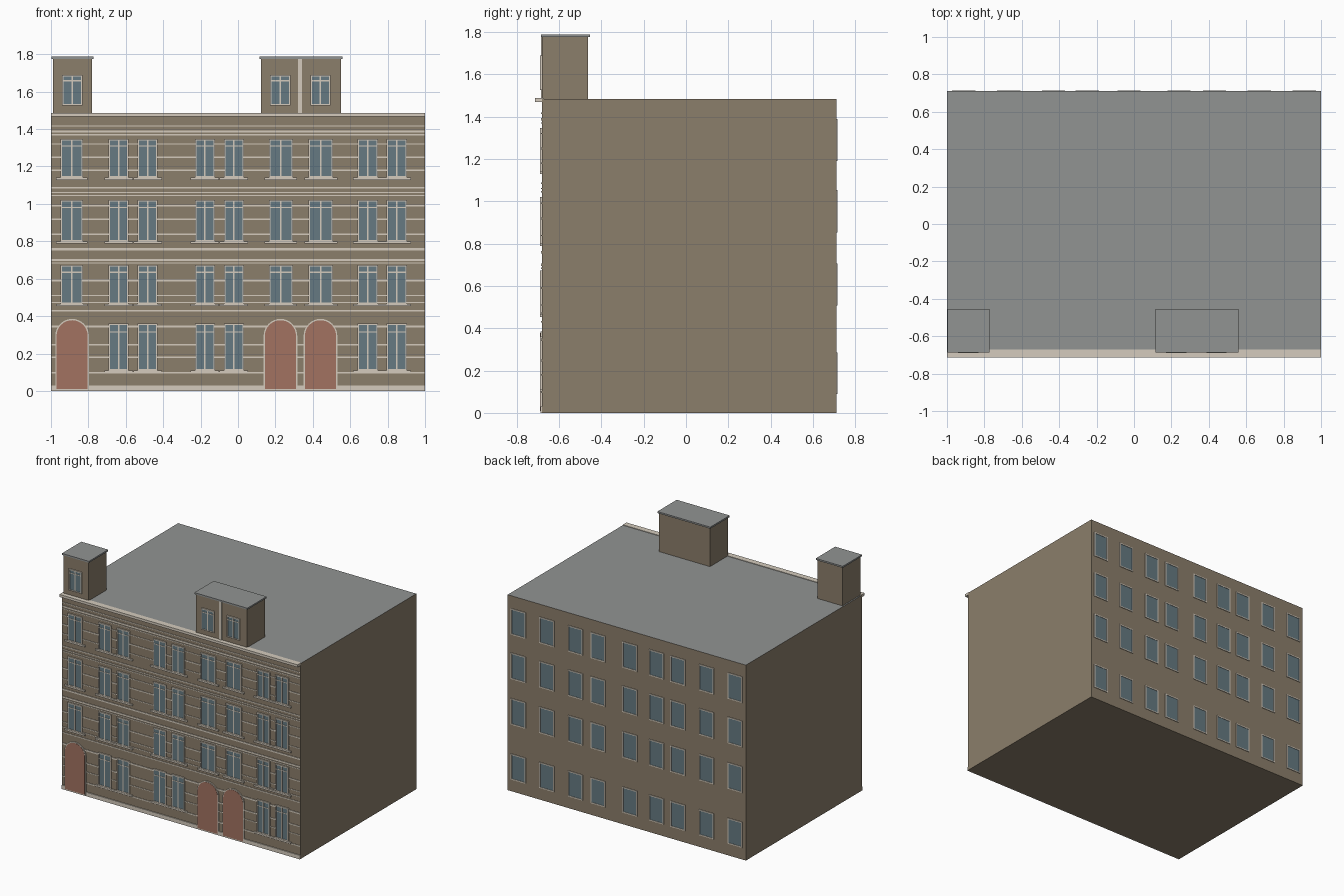
import bpy, bmesh, math

if "Cube" in bpy.data.objects:
    bpy.data.objects.remove(bpy.data.objects["Cube"])


def material(name, rgb):
    m = bpy.data.materials.new(name)
    m.diffuse_color = (*rgb, 1)
    m.use_nodes = True
    m.node_tree.nodes["Principled BSDF"].inputs["Base Color"].default_value = m.diffuse_color
    return m


WALL = material("tan wall", (0.26, 0.21, 0.147))
TRIM = material("pale stone trim", (0.66, 0.60, 0.51))
GLASS = material("blue grey glass", (0.133, 0.195, 0.223))
DOOR = material("red brown door", (0.36, 0.17, 0.12))
ROOF = material("grey roof", (0.285, 0.295, 0.29))


def build(name, boxes, *mats):
    """Object made of boxes (x0, x1, y0, y1, z0, z1); a second material goes on top faces."""
    bm = bmesh.new()
    for x0, x1, y0, y1, z0, z1 in boxes:
        v = [bm.verts.new((x, y, z)) for z in (z0, z1)
             for x, y in ((x0, y0), (x1, y0), (x1, y1), (x0, y1))]
        for f in ((3, 2, 1, 0), (4, 5, 6, 7), (0, 1, 5, 4),
                  (1, 2, 6, 5), (2, 3, 7, 6), (3, 0, 4, 7)):
            face = bm.faces.new([v[i] for i in f])
            face.normal_update()
            if len(mats) > 1 and face.normal.z > 0.9:
                face.material_index = 1
    return finish(name, bm, mats)


def finish(name, bm, mats):
    me = bpy.data.meshes.new(name)
    bm.to_mesh(me)
    bm.free()
    for m in mats:
        me.materials.append(m)
    ob = bpy.data.objects.new(name, me)
    bpy.context.collection.objects.link(ob)
    return ob


FRONT, BACK, TOP = -0.68, 0.71, 1.483

# Main block and roof dormers
build("building_body", [(-1, 1, FRONT, BACK, 0, TOP)], WALL, ROOF)
dormers = [(-0.99, -0.78), (0.122, 0.55)]
build("dormers", [(a, b, FRONT, -0.462, TOP - 0.01, 1.776) for a, b in dormers], WALL)
build("dormer_caps", [(a - 0.008, b + 0.008, FRONT - 0.006, -0.454, 1.776, 1.788)
                      for a, b in dormers], ROOF)
build("dormer_pilaster", [(0.322, 0.342, FRONT - 0.006, FRONT, TOP, 1.776)], TRIM)

# Cornice, plinth and horizontal bands
build("cornice", [(-1, 1, -0.714, -0.67, 1.468, 1.487)], TRIM)
build("plinth", [(-1, 1, FRONT - 0.007, FRONT, 0, 0.03)], TRIM)
bands = [(1.416, .006), (1.387, .012), (1.37, .006), (1.32, .006), (1.25, .009),
         (1.18, .006), (1.085, .008), (1.06, .006), (1.045, .006), (0.99, .006),
         (0.918, .009), (0.838, .006), (0.758, .012), (0.70, .012), (0.683, .006),
         (0.59, .009), (0.51, .006), (0.472, .006), (0.43, .008), (0.345, .012),
         (0.247, .009), (0.18, .006), (0.098, .009)]
build("facade_bands", [(-0.998, 0.998, FRONT - 0.004, FRONT, z - h / 2, z + h / 2)
                       for z, h in bands], TRIM)

# Front windows: wide columns stand over the doors, narrow ones come in pairs
wide = [(-0.95, -0.828), (0.165, 0.293), (0.378, 0.508)]
narrow = [(-0.692, -0.585), (-0.537, -0.43), (-0.231, -0.124),
          (-0.076, 0.031), (0.639, 0.748), (0.794, 0.903)]
floors = [(1.14, 1.347), (0.80, 1.02), (0.465, 0.672)]
windows = [(a, b, c, d) for a, b in wide + narrow for c, d in floors]
windows += [(a, b, 0.11, 0.36) for a, b in narrow]
attic = [(a, b, 1.525, 1.688) for a, b in ((-0.94, -0.832), (0.172, 0.28), (0.387, 0.495))]
W = 0.008


def outline(a, b, c, d, y0, y1):
    return [(a, a + W, y0, y1, c, d), (b - W, b, y0, y1, c, d),
            (a + W, b - W, y0, y1, c, c + W), (a + W, b - W, y0, y1, d - W, d)]


frames, glass, sills = [], [], []
for a, b, c, d in windows + attic:
    y0, mid, bar = FRONT - 0.009, (a + b) / 2, d - 0.18 * (d - c)
    frames += outline(a, b, c, d, y0, FRONT)
    frames += [(mid - W / 2, mid + W / 2, y0, FRONT, c + W, d - W),
               (a + W, b - W, y0 + 0.001, FRONT, bar - 0.003, bar + 0.003)]
    glass.append((a + W / 2, b - W / 2, FRONT - 0.006, FRONT, c + W / 2, d - W / 2))
for a, b, c, d in windows:
    sills.append((a - 0.023, b + 0.023, FRONT - 0.011, FRONT, c - 0.012, c))
build("front_window_frames", frames, TRIM)
build("front_window_glass", glass, GLASS)
build("front_window_sills", sills, TRIM)

# Back windows
frames, glass = [], []
for x in (-0.91, -0.67, -0.43, -0.25, -0.027, 0.24, 0.43, 0.67, 0.91):
    for c, d in ((0.09, 0.285), (0.507, 0.706), (0.853, 1.052), (1.19, 1.388)):
        a, b = x - 0.062, x + 0.062
        frames += outline(a, b, c, d, BACK, BACK + 0.005)
        glass.append((a + W / 2, b - W / 2, BACK, BACK + 0.002, c + W / 2, d - W / 2))
build("back_window_frames", frames, TRIM)
build("back_window_glass", glass, GLASS)


# Arched doors with a pale surround
def arch(name, x, half, z0, top, depth, mat):
    bm = bmesh.new()
    pts = [(x - half, z0), (x + half, z0)]
    for i in range(17):
        t = math.pi * i / 16
        pts.append((x + half * math.cos(t), top - half + half * math.sin(t)))
    face = bm.faces.new([bm.verts.new((px, FRONT, pz)) for px, pz in pts])
    ext = bmesh.ops.extrude_face_region(bm, geom=[face])
    for v in ext["geom"]:
        if isinstance(v, bmesh.types.BMVert):
            v.co.y -= depth
    bmesh.ops.recalc_face_normals(bm, faces=bm.faces)
    finish(name, bm, [mat])


for i, x in enumerate((-0.887, 0.227, 0.441)):
    arch(f"door_surround_{i + 1}", x, 0.09, 0.004, 0.385, 0.008, TRIM)
    arch(f"door_{i + 1}", x, 0.083, 0.01, 0.378, 0.0095, DOOR)
